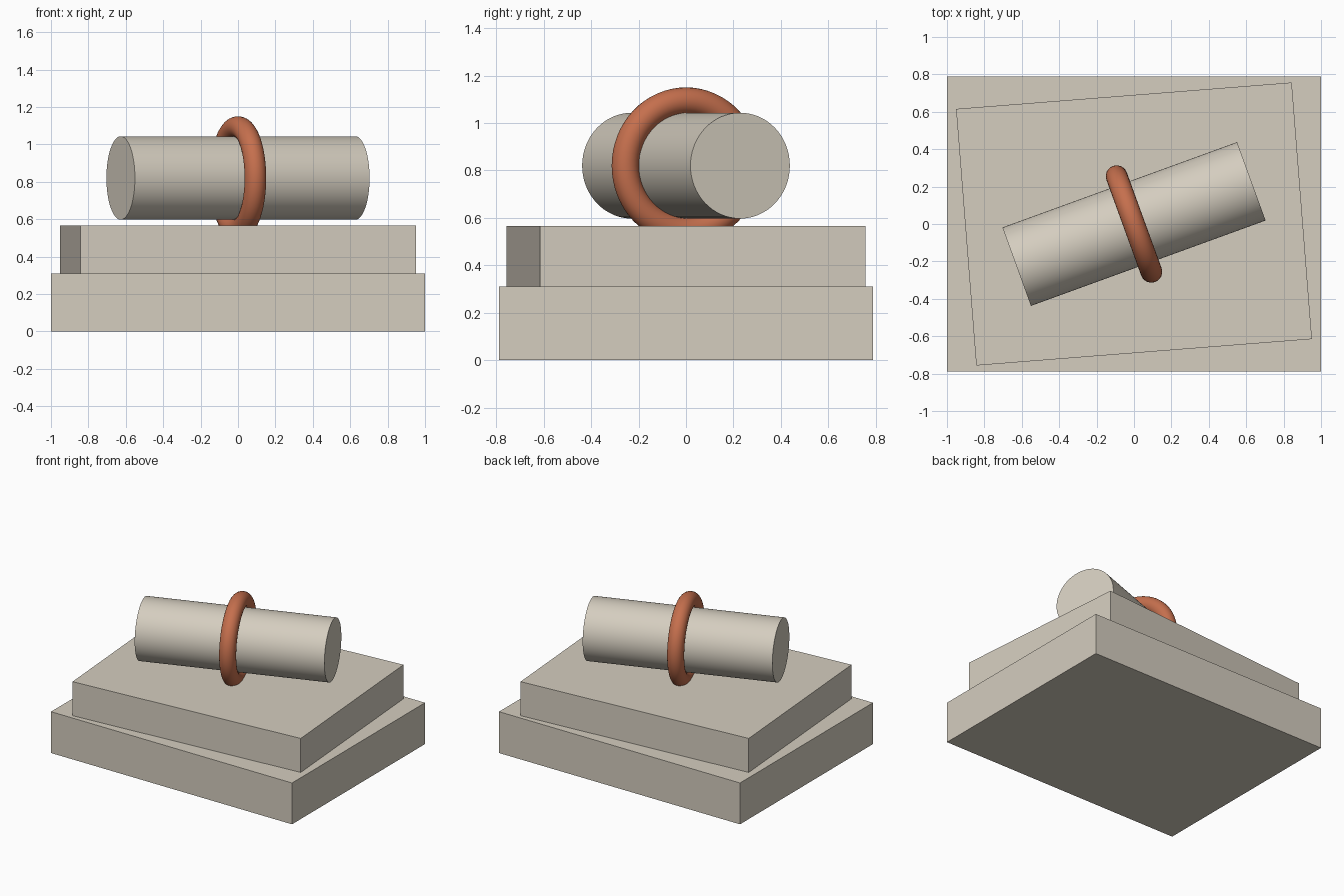
import bpy
from math import radians, pi

cube = bpy.data.objects.get("Cube")
if cube:
    bpy.data.objects.remove(cube, do_unlink=True)


def make_material(name, colour):
    mat = bpy.data.materials.new(name)
    mat.use_nodes = True
    mat.diffuse_color = colour
    mat.node_tree.nodes["Principled BSDF"].inputs["Base Color"].default_value = colour
    return mat


stone = make_material("pale stone", (0.66, 0.61, 0.52, 1))
copper = make_material("copper", (0.56, 0.16, 0.075, 1))


def finish(name, mat, smooth=False):
    obj = bpy.context.object
    obj.name = obj.data.name = name
    obj.data.materials.append(mat)
    if smooth:
        bpy.ops.object.shade_smooth_by_angle(angle=radians(40))
    return obj


def slab(name, size, bottom, turn=0):
    bpy.ops.mesh.primitive_cube_add(size=1, location=(0, 0, bottom + size[2] / 2),
                                    rotation=(0, 0, radians(turn)))
    bpy.context.object.scale = size
    bpy.ops.object.transform_apply(location=False, rotation=False, scale=True)
    return finish(name, stone)


# Stacked plinth, the upper slab slightly turned
slab("lower_slab", (2, 1.576, 0.31), 0)
slab("upper_slab", (1.8, 1.376, 0.255), 0.31, 4.5)

# Lying roll with a ring round its middle, sharing one axis
centre = (0, 0, 0.82)
along = (0, pi / 2, radians(20))
bpy.ops.mesh.primitive_cylinder_add(vertices=64, radius=0.223, depth=1.335,
                                    location=centre, rotation=along)
finish("roll", stone, smooth=True)
bpy.ops.mesh.primitive_torus_add(major_radius=0.272, minor_radius=0.058,
                                 major_segments=64, minor_segments=24,
                                 location=centre, rotation=along)
finish("ring", copper, smooth=True)
